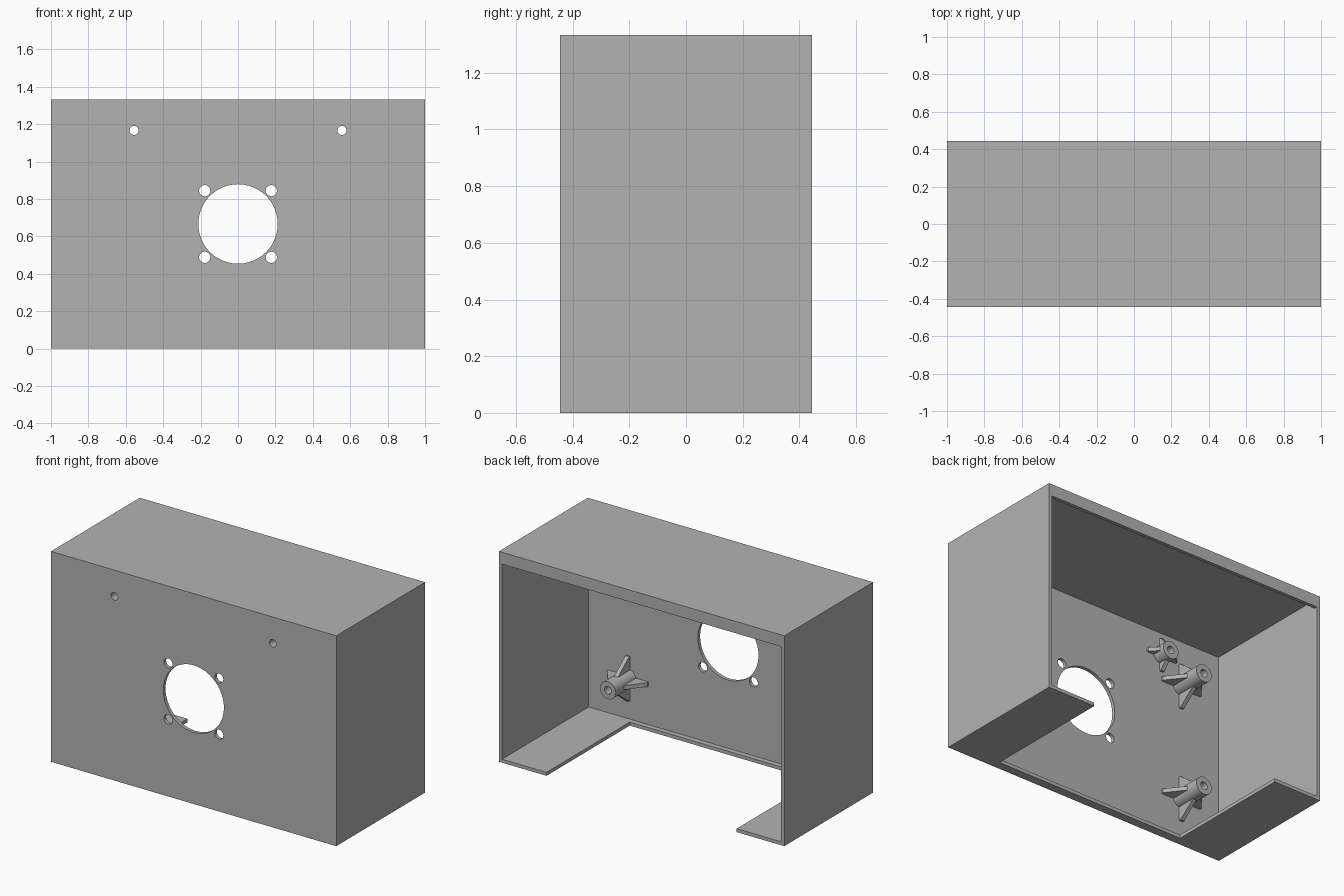
import bpy
import bmesh
from math import pi, radians
from mathutils import Matrix, Vector

cube = bpy.data.objects.get("Cube")
if cube:
    bpy.data.objects.remove(cube, do_unlink=True)

# Overall sizes
W, D, H, T = 1.0, 0.4444, 1.3333, 0.022
LIP = 0.075
INNER = -D + T

grey = bpy.data.materials.new("plain_grey")
grey.use_nodes = True
colour = (0.45, 0.45, 0.45, 1)
grey.diffuse_color = colour
grey.node_tree.nodes["Principled BSDF"].inputs["Base Color"].default_value = colour


def make_object(name, bm):
    bmesh.ops.recalc_face_normals(bm, faces=bm.faces[:])
    mesh = bpy.data.meshes.new(name)
    bm.to_mesh(mesh)
    bm.free()
    mesh.materials.append(grey)
    obj = bpy.data.objects.new(name, mesh)
    bpy.context.collection.objects.link(obj)
    return obj


def add_box(bm, low, high):
    low, high = Vector(low), Vector(high)
    matrix = Matrix.Translation((low + high) / 2) @ Matrix.Diagonal((*(high - low), 1))
    bmesh.ops.create_cube(bm, size=1, matrix=matrix)


def box(name, low, high):
    bm = bmesh.new()
    add_box(bm, low, high)
    return make_object(name, bm)


def drill(name, x, z, radius):
    bm = bmesh.new()
    matrix = Matrix.Translation((x, -D, z)) @ Matrix.Rotation(pi / 2, 4, "X")
    bmesh.ops.create_cone(bm, cap_ends=True, segments=48, radius1=radius,
                          radius2=radius, depth=0.2, matrix=matrix)
    return make_object(name, bm)


def select_only(obj):
    bpy.ops.object.select_all(action="DESELECT")
    obj.select_set(True)
    bpy.context.view_layer.objects.active = obj


def smooth(obj):
    select_only(obj)
    bpy.ops.object.shade_smooth_by_angle(angle=radians(30))


def cut(target, cutter):
    cutter.hide_render = True
    mod = target.modifiers.new("cut", "BOOLEAN")
    mod.operation = "DIFFERENCE"
    mod.solver = "EXACT"
    mod.object = cutter
    select_only(target)
    bpy.ops.object.modifier_apply(modifier=mod.name)
    bpy.data.objects.remove(cutter, do_unlink=True)


# Housing: hollow, open at the back below a lip, with a notched floor
housing = box("housing", (-W, -D, 0), (W, D, H))
cut(housing, box("cavity", (-W + T, INNER, T), (W - T, D - T, H - T)))
cut(housing, box("back_opening", (-W + T, 0.3, T), (W - T, 0.6, H - LIP)))
cut(housing, box("floor_notch", (-0.6667, -0.389, -0.1), (0.6667, 0.6, 0.1)))

# Round openings in the front wall
MID = H / 2
cut(housing, drill("centre_hole", 0, MID, 0.2125))
for sx in (-1, 1):
    cut(housing, drill("upper_hole", sx * 0.5556, 1.1667, 0.024))
    for sz in (-1, 1):
        cut(housing, drill("screw_hole", sx * 0.178, MID + sz * 0.178, 0.03))
smooth(housing)


# Hollow post with four triangular ribs, standing on the inner front wall
def post(name, x, z, length, reach, rib_depth, outer=0.0556, bore=0.024):
    bm = bmesh.new()
    profile = [(bore, 0), (outer, 0), (outer, length), (bore, length)]
    ring = [bm.verts.new((r, y, 0)) for r, y in profile]
    edges = [bm.edges.new((ring[i], ring[(i + 1) % 4])) for i in range(4)]
    bmesh.ops.spin(bm, geom=ring + edges, cent=(0, 0, 0), axis=(0, 1, 0),
                   angle=2 * pi, steps=32, use_merge=True)
    bmesh.ops.remove_doubles(bm, verts=bm.verts[:], dist=0.0001)
    half, start = 0.013, outer - 0.006
    rib = [(start, 0), (reach, 0), (reach, 0.012), (start, rib_depth)]
    for k in range(4):
        turn = Matrix.Rotation(k * pi / 2, 3, "Y")
        sides = [[bm.verts.new(turn @ Vector((r, y, s))) for r, y in rib]
                 for s in (-half, half)]
        bm.faces.new(sides[0])
        bm.faces.new(sides[1][::-1])
        for i in range(4):
            j = (i + 1) % 4
            bm.faces.new((sides[0][i], sides[0][j], sides[1][j], sides[1][i]))
    obj = make_object(name, bm)
    obj.location = (x, INNER, z)
    smooth(obj)


for sx, side in ((-1, "right"), (1, "left")):
    post(side + "_lower_standoff", sx * 0.70, 0.28, 0.205, 0.142, 0.13)
    post(side + "_upper_standoff", sx * 0.70, 1.015, 0.205, 0.142, 0.13)
    post(side + "_hole_boss", sx * 0.5556, 1.1667, 0.085, 0.105, 0.06)
